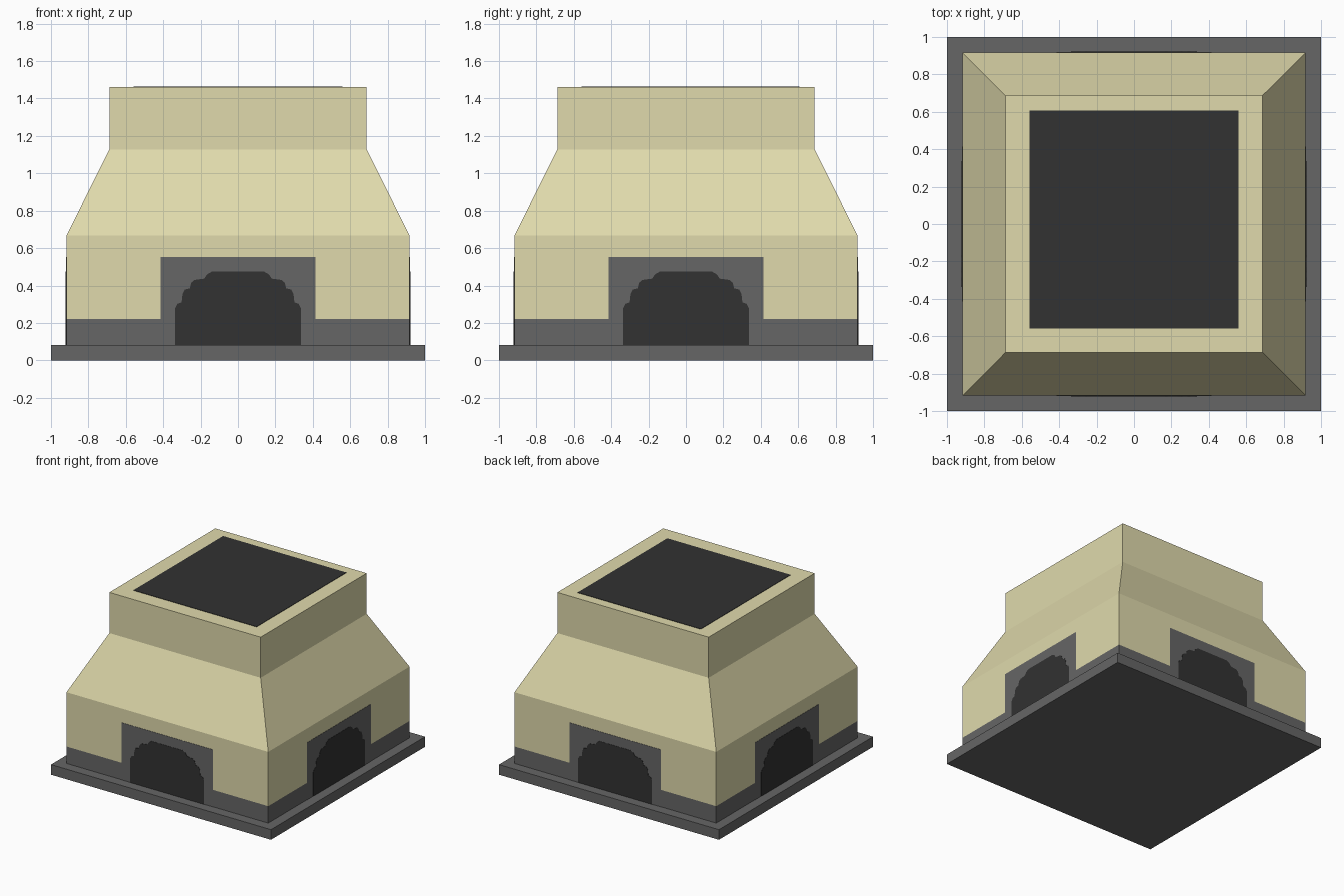
import bpy, bmesh, math
from mathutils import Matrix

if "Cube" in bpy.data.objects:
    bpy.data.objects.remove(bpy.data.objects["Cube"])


def material(name, rgb):
    def lin(c):
        c /= 255
        return c / 12.92 if c <= 0.04045 else ((c + 0.055) / 1.055) ** 2.4
    m = bpy.data.materials.new(name)
    m.diffuse_color = (*[lin(c) for c in rgb], 1)
    m.use_nodes = True
    m.node_tree.nodes["Principled BSDF"].inputs["Base Color"].default_value = m.diffuse_color
    return m


SAND = material("sand_plaster", (224, 218, 172))
GREY = material("grey_stone", (102, 102, 102))
DARK = material("dark_opening", (50, 50, 50))


def finish(name, bm, mats):
    bmesh.ops.recalc_face_normals(bm, faces=bm.faces)
    me = bpy.data.meshes.new(name)
    bm.to_mesh(me)
    bm.free()
    for m in mats:
        me.materials.append(m)
    ob = bpy.data.objects.new(name, me)
    bpy.context.collection.objects.link(ob)
    return ob


def square_stack(name, levels, mats):
    """Loft square rings given as (half width, height), closed at both ends."""
    bm = bmesh.new()
    rings = [[bm.verts.new((sx * h, sy * h, z))
              for sx, sy in ((-1, -1), (1, -1), (1, 1), (-1, 1))]
             for h, z in levels]
    for a, b in zip(rings, rings[1:]):
        for i in range(4):
            j = (i + 1) % 4
            bm.faces.new((a[i], a[j], b[j], b[i]))
    bm.faces.new(rings[0][::-1])
    bm.faces.new(rings[-1])
    # stone band at the foot of the walls
    if len(mats) > 1:
        for f in bm.faces:
            if f.calc_center_median().z < 0.22:
                f.material_index = 1
    return finish(name, bm, mats)


def plate(name, outline, thickness, mat, matrix):
    """Thin plate: outline in x/z, facing -y, then placed by matrix."""
    bm = bmesh.new()
    f = bm.faces.new([bm.verts.new((x, 0, z)) for x, z in outline])
    ext = bmesh.ops.extrude_face_region(bm, geom=[f])
    for v in ext["geom"]:
        if isinstance(v, bmesh.types.BMVert):
            v.co.y -= thickness
    bmesh.ops.transform(bm, matrix=matrix, verts=bm.verts)
    return finish(name, bm, [mat])


# base slab and tapered body
square_stack("base_slab", [(1.0, 0), (1.0, 0.083)], [GREY])
square_stack("body", [(0.917, 0.083), (0.917, 0.222), (0.917, 0.668),
                      (0.688, 1.128), (0.688, 1.462)], [SAND, GREY])

# stone surround and scalloped arch, repeated on all four walls
surround = [(-0.415, 0.083), (0.415, 0.083), (0.415, 0.553), (-0.415, 0.553)]
half_arch = [(0.336, 0.083), (0.336, 0.28), (0.325, 0.302), (0.302, 0.31),
             (0.297, 0.355), (0.285, 0.378), (0.258, 0.385), (0.25, 0.415),
             (0.232, 0.43), (0.18, 0.437), (0.165, 0.46), (0.14, 0.474)]
arch = half_arch + [(-x, z) for x, z in reversed(half_arch)]
for i, side in enumerate(("front", "right", "back", "left")):
    m = Matrix.Rotation(i * math.pi / 2, 4, 'Z') @ Matrix.Translation((0, -0.917, 0))
    plate(side + "_surround", surround, 0.002, GREY, m)
    plate(side + "_arch", arch, 0.004, DARK, m)

# dark chimney mouth on the top
mouth = [(-0.56, -0.558), (0.56, -0.558), (0.56, 0.607), (-0.56, 0.607)]
plate("top_opening", mouth, 0.003, DARK,
      Matrix.Translation((0, 0, 1.462)) @ Matrix.Rotation(-math.pi / 2, 4, 'X'))
# mirror the plate so its long side points to the back
top = bpy.data.objects["top_opening"]
top.data.transform(Matrix.Rotation(math.pi, 4, 'Z'))
ys = [v.co.y for v in top.data.vertices]
if max(ys) < -min(ys):
    top.data.transform(Matrix.Rotation(math.pi, 4, 'Z'))
